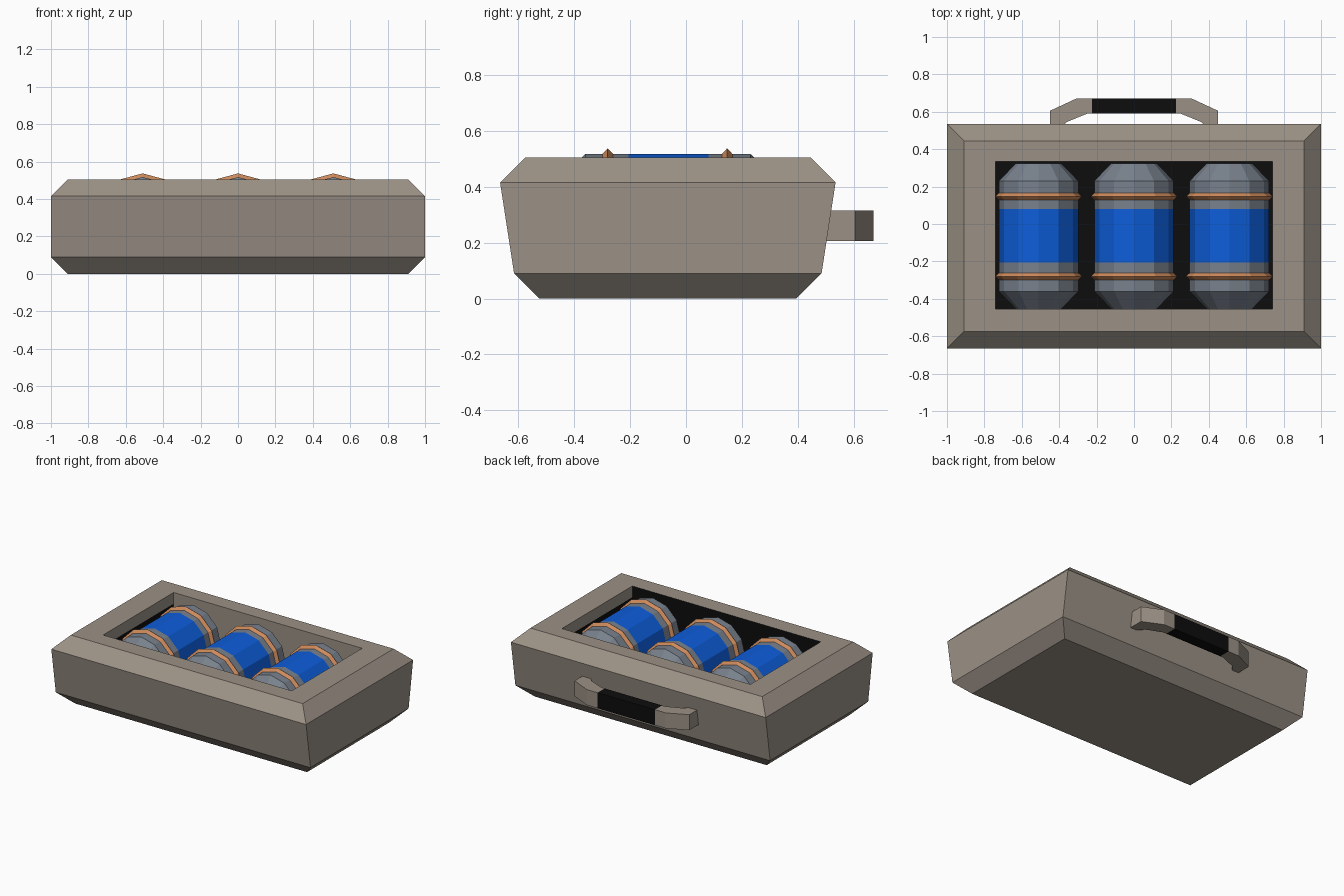
import bpy, bmesh, math

if "Cube" in bpy.data.objects:
    bpy.data.objects.remove(bpy.data.objects["Cube"])


def material(name, rgb):
    m = bpy.data.materials.new(name)
    m.diffuse_color = (*rgb, 1)
    m.use_nodes = True
    m.node_tree.nodes["Principled BSDF"].inputs["Base Color"].default_value = m.diffuse_color
    return m


MATS = [material("taupe_shell", (0.33, 0.285, 0.24)),
        material("black_lining", (0.004, 0.004, 0.004)),
        material("grey_metal", (0.19, 0.22, 0.265)),
        material("blue_band", (0.004, 0.11, 0.70)),
        material("copper_ring", (0.62, 0.26, 0.11))]
TAUPE, BLACK, GREY, BLUE, COPPER = range(5)


def loft(name, rings, colour, caps=(0, 0), closed=False):
    """Join rings of points; colour(band, side) gives the material index."""
    bm = bmesh.new()
    rows = [[bm.verts.new(p) for p in r] for r in rings]
    n = len(rows[0])
    bands = len(rows) if closed else len(rows) - 1
    for i in range(bands):
        a, b = rows[i], rows[(i + 1) % len(rows)]
        for j in range(n):
            k = (j + 1) % n
            bm.faces.new((a[j], a[k], b[k], b[j])).material_index = colour(i, j)
    if not closed:
        bm.faces.new(rows[0][::-1]).material_index = caps[0]
        bm.faces.new(rows[-1]).material_index = caps[1]
    bmesh.ops.recalc_face_normals(bm, faces=bm.faces)
    me = bpy.data.meshes.new(name)
    bm.to_mesh(me)
    bm.free()
    for m in MATS:
        me.materials.append(m)
    ob = bpy.data.objects.new(name, me)
    bpy.context.collection.objects.link(ob)
    return ob


def rect(x, y0, y1, z):
    return [(-x, y0, z), (x, y0, z), (x, y1, z), (-x, y1, z)]


# Case: bevelled shell with an open, dark-lined tray (sides: front, right, back, left)
def case_colour(band, side):
    if band < 4:
        return BLACK if band == 4 else TAUPE
    if side == 0:
        return BLACK
    return TAUPE if band == 4 or side == 2 else BLACK


loft("case", [rect(0.91, -0.525, 0.395, 0.0),
              rect(1.0, -0.615, 0.485, 0.09),
              rect(1.0, -0.665, 0.535, 0.415),
              rect(0.91, -0.575, 0.445, 0.505),
              rect(0.74, -0.455, 0.335, 0.505),
              rect(0.74, -0.455, 0.335, 0.425),
              rect(0.74, -0.455, 0.335, 0.08)],
     case_colour, caps=(TAUPE, BLACK))

# Canisters: twelve-sided barrels lying along y, with diamond-section rings
CY, CZ, SIDES = -0.065, 0.305, 12


def circle(cx, y, r):
    return [(cx + r * math.sin(2 * math.pi * i / SIDES), y,
             CZ + r * math.cos(2 * math.pi * i / SIDES)) for i in range(SIDES)]


PROFILE = [(-0.389, 0.122), (-0.295, 0.2125), (-0.14, 0.2125),
           (0.145, 0.2125), (0.295, 0.2125), (0.389, 0.122)]
for c, cx in enumerate((-0.51, 0.0, 0.51)):
    loft(f"canister_{c + 1}", [circle(cx, CY + y, r) for y, r in PROFILE],
         lambda band, side: BLUE if band == 2 else GREY, caps=(GREY, GREY))
    for tag, y in (("front", -0.28), ("back", 0.147)):
        section = [(-0.02, 0.211), (0, 0.232), (0.02, 0.211), (0, 0.195)]
        loft(f"ring_{tag}_{c + 1}", [circle(cx, y + dy, r) for dy, r in section],
             lambda band, side: COPPER, closed=True)

# Handle on the back: (outer x, outer y, inner x, inner y), mirrored, black grip in the middle
half = [(0.45, 0.49, 0.41, 0.49), (0.45, 0.605, 0.36, 0.545),
        (0.31, 0.67, 0.25, 0.59), (0.225, 0.67, 0.225, 0.59)]
stations = half + [(-a, b, -c, d) for a, b, c, d in reversed(half)]
loft("handle", [[(a, b, 0.205), (a, b, 0.315), (c, d, 0.315), (c, d, 0.205)]
                for a, b, c, d in stations],
     lambda band, side: BLACK if band == 3 else TAUPE, caps=(TAUPE, TAUPE))
